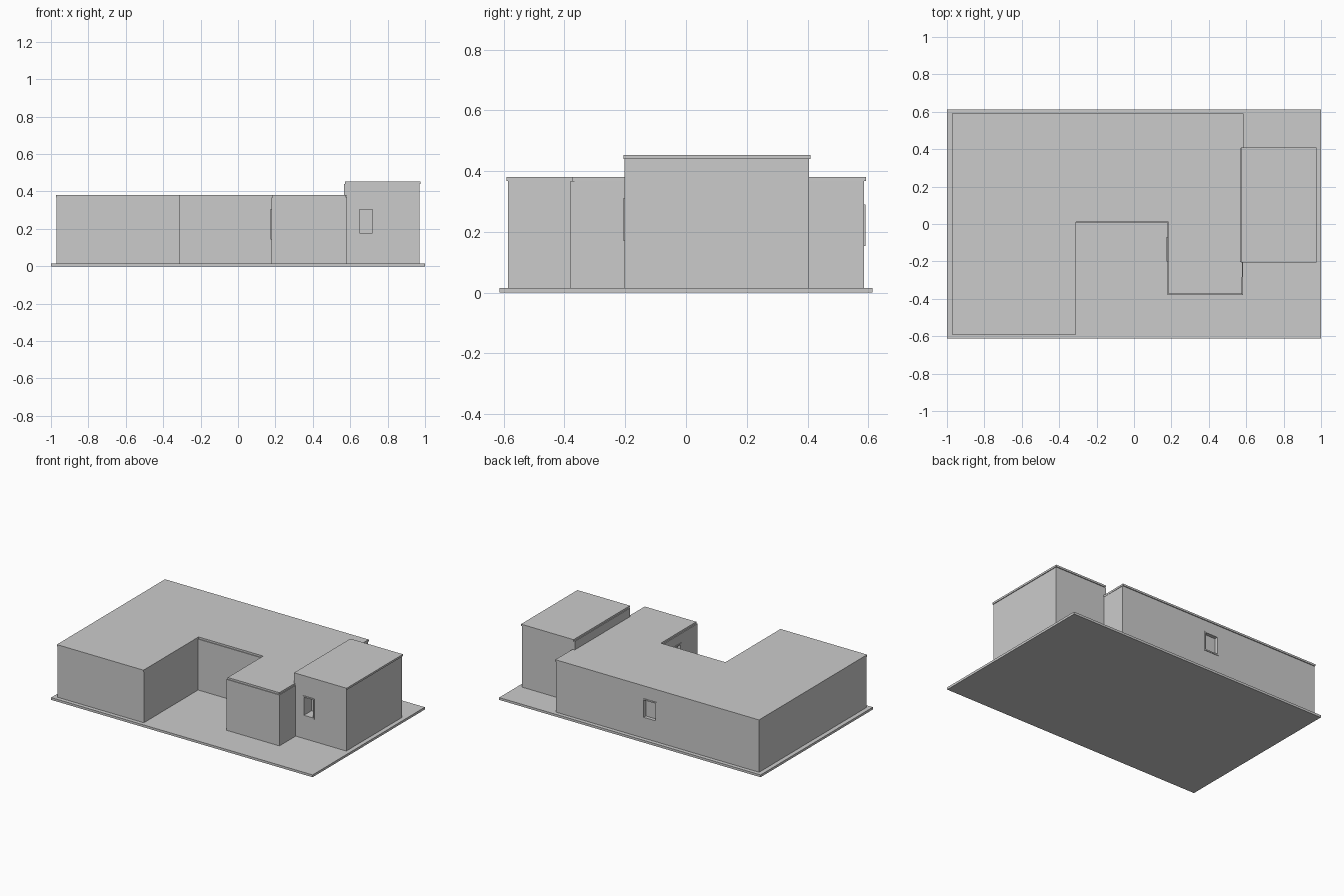
import bpy, bmesh

if "Cube" in bpy.data.objects:
    bpy.data.objects.remove(bpy.data.objects["Cube"])

grey = bpy.data.materials.new("plain_grey")
grey.diffuse_color = (0.6, 0.6, 0.6, 1)
grey.use_nodes = True
grey.node_tree.nodes["Principled BSDF"].inputs["Base Color"].default_value = grey.diffuse_color


def prism(name, outline, z0, z1):
    """Extrude a counter-clockwise plan outline from z0 to z1."""
    bm = bmesh.new()
    face = bm.faces.new([bm.verts.new((x, y, z0)) for x, y in outline])
    top = bmesh.ops.extrude_face_region(bm, geom=[face])["geom"]
    for v in top:
        if isinstance(v, bmesh.types.BMVert):
            v.co.z = z1
    bmesh.ops.recalc_face_normals(bm, faces=bm.faces)
    mesh = bpy.data.meshes.new(name)
    bm.to_mesh(mesh)
    bm.free()
    mesh.materials.append(grey)
    ob = bpy.data.objects.new(name, mesh)
    bpy.context.collection.objects.link(ob)
    return ob


def rect(x0, x1, y0, y1):
    return [(x0, y0), (x1, y0), (x1, y1), (x0, y1)]


def window(name, wall, axis, plane, out, a0, a1, z0, z1, depth):
    """Cut a recess in a wall and surround it with a thin frame."""
    def block(part, lo, hi, za, zb, near, far):
        p, q = sorted((plane + out * near, plane + out * far))
        plan = rect(lo, hi, p, q) if axis == "y" else rect(p, q, lo, hi)
        return prism(part, plan, za, zb)

    t = 0.009
    cutter = block(name + "_cutter", a0 + t, a1 - t, z0 + t, z1 - t, -depth, 0.02)
    cutter.hide_render = True
    cutter.hide_viewport = True
    cutter.display_type = 'WIRE'
    cut = wall.modifiers.new("window_opening", 'BOOLEAN')
    cut.operation = 'DIFFERENCE'
    cut.solver = 'EXACT'
    cut.object = cutter
    for part, lo, hi, za, zb in (("left", a0, a0 + t, z0, z1),
                                 ("right", a1 - t, a1, z0, z1),
                                 ("sill", a0 + t, a1 - t, z0, z0 + t),
                                 ("head", a0 + t, a1 - t, z1 - t, z1)):
        block(name + "_frame_" + part, lo, hi, za, zb, -0.003, 0.004)


# Ground slab
prism("base_slab", rect(-1, 1, -0.613, 0.613), 0, 0.016)

# Main wing wrapped around the courtyard
main = prism("main_walls",
             [(-0.97, -0.586), (-0.31, -0.586), (-0.31, 0.007), (0.178, 0.007),
              (0.178, -0.38), (0.583, -0.38), (0.583, 0.586), (-0.97, 0.586)],
             0.016, 0.368)
prism("main_roof",
      [(-0.973, -0.59), (-0.31, -0.59), (-0.31, 0.012), (0.184, 0.012),
       (0.184, -0.375), (0.578, -0.375), (0.586, 0.592), (-0.973, 0.592)],
      0.368, 0.381)

# Taller side block
tower = prism("tower_walls", rect(0.568, 0.97, -0.202, 0.404), 0.016, 0.44)
prism("tower_roof", rect(0.573, 0.975, -0.206, 0.41), 0.44, 0.453)

# Windows
window("tower_window", tower, "y", -0.202, -1, 0.64, 0.727, 0.17, 0.312, 0.08)
window("rear_window", main, "y", 0.586, 1, -0.19, -0.08, 0.153, 0.29, 0.02)
window("courtyard_window", main, "x", 0.178, -1, -0.20, -0.07, 0.142, 0.305, 0.02)
